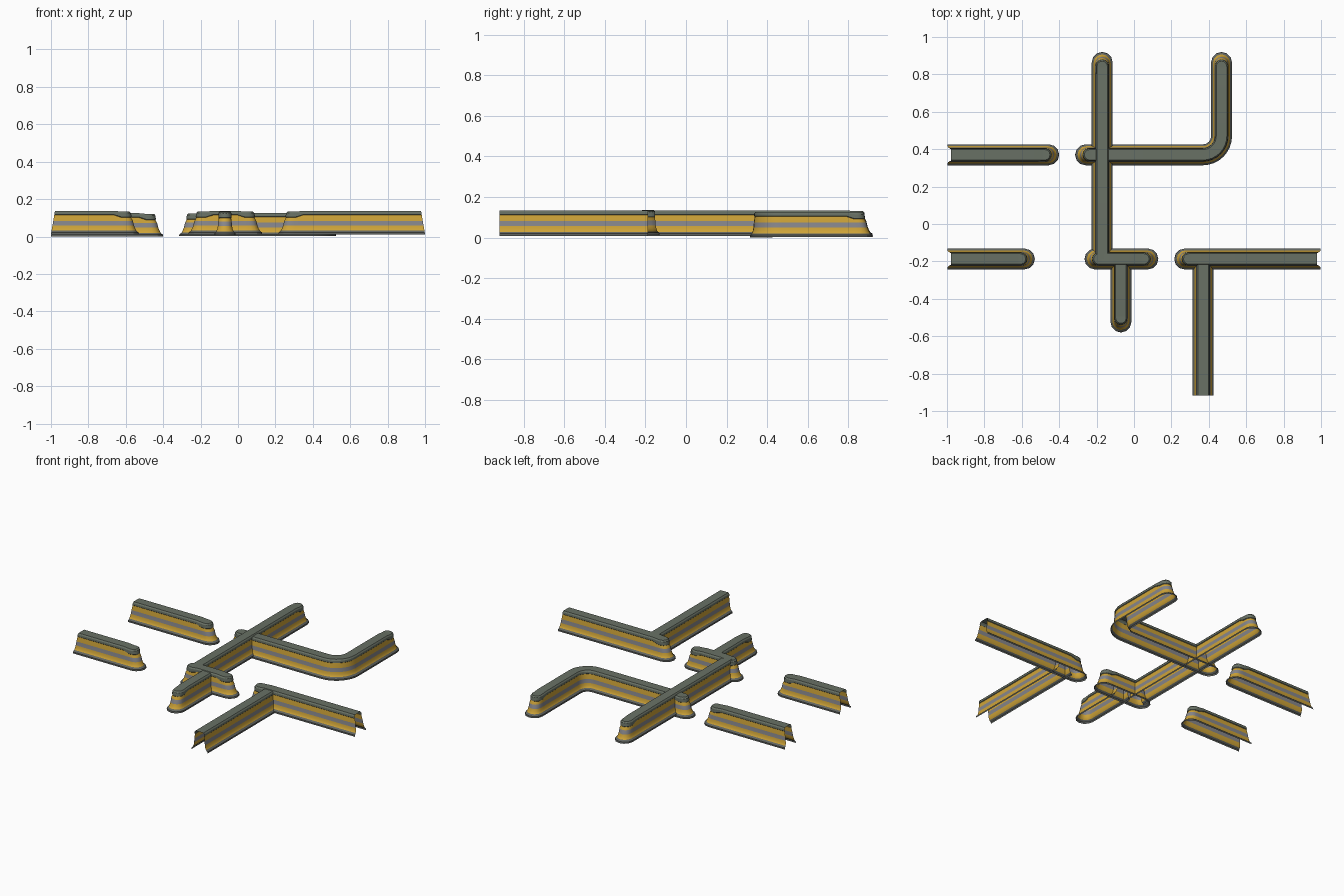
import bpy, bmesh
from math import pi, sin, cos, radians
from mathutils import Vector

if "Cube" in bpy.data.objects:
    bpy.data.objects.remove(bpy.data.objects["Cube"])


def material(name, rgb):
    m = bpy.data.materials.new(name)
    m.diffuse_color = (*rgb, 1)
    m.use_nodes = True
    m.node_tree.nodes["Principled BSDF"].inputs["Base Color"].default_value = m.diffuse_color
    return m


MATS = [material("base_grey", (0.12, 0.13, 0.12)), material("ochre", (0.62, 0.37, 0.04)),
        material("stripe_grey", (0.24, 0.24, 0.26)), material("cap_grey", (0.14, 0.165, 0.13))]

# half cross-section of the wall: offset, height, drop near a rounded end
PROFILE = [(.056, 0, 0), (.056, .010, 0), (.051, .014, 0), (.046, .019, 0), (.041, .032, 0),
           (.038, .047, 0), (.036, .072, 0), (.032, .102, .013), (.035, .105, .013),
           (.034, .117, .004), (.028, .125, .004), (0, .125, .004)]
BANDS = [0, 0, 0, 1, 1, 2, 1, 3, 3, 3, 3]
LEAN = 0.17        # ends slope inward with height
CAP_STEPS = 6


def wall(name, path, start, end, lift):
    """Hollow wall along a path; each end is 'round', 'slant' or 'square'."""
    pts = [Vector((x, y, 0)) for x, y in path]
    kinds = {0: start}
    # pull rounded ends in by the cap radius and add stations for the end step
    first, last = (pts[1] - pts[0]).normalized(), (pts[-1] - pts[-2]).normalized()
    st = [(p, 0.0) for p in pts]
    if end == 'round':
        tip = pts[-1] - last * .056
        st[-1:] = [(tip - last * .075, 0.0), (tip - last * .035, 1.0), (tip, 1.0)]
    if start == 'round':
        tip = pts[0] + first * .056
        st[:1] = [(tip, 1.0), (tip + first * .035, 1.0), (tip + first * .075, 0.0)]
    n = len(st)
    stations = []
    for i, (p, d) in enumerate(st):
        a = (p - st[i - 1][0]).normalized() if i else first
        b = (st[i + 1][0] - p).normalized() if i < n - 1 else last
        t = (a + b).normalized()
        lean = Vector()
        if i == 0 and start != 'square':
            lean = t * LEAN
        if i == n - 1 and end != 'square':
            lean = -t * LEAN
        stations.append((p, d, t, Vector((t.y, -t.x, 0)), lean))

    # outline: right side, end cap, left side, start cap
    outline = [(p, nr, d, ln) for p, d, t, nr, ln in stations]

    def cap(s, sign):
        p, d, t, nr, ln = s
        for k in range(1, CAP_STEPS):
            a = pi * k / CAP_STEPS
            outline.append((p, (nr * cos(a) + t * sin(a)) * sign, d, ln))
    gaps = set()
    if end == 'round':
        cap(stations[-1], 1)
    else:
        gaps.add(len(outline) - 1)
    outline += [(p, -nr, d, ln) for p, d, t, nr, ln in reversed(stations)]
    if start == 'round':
        cap(stations[0], -1)
    else:
        gaps.add(len(outline) - 1)

    bm = bmesh.new()
    cols = []
    for p, nr, d, ln in outline:
        cols.append([bm.verts.new(p + nr * r + ln * z + Vector((0, 0, lift + z - d * drop)))
                     for r, z, drop in PROFILE])
    for i, c in enumerate(cols):
        if i in gaps:
            continue
        e = cols[(i + 1) % len(cols)]
        for j, band in enumerate(BANDS):
            f = bm.faces.new((c[j], e[j], e[j + 1], c[j + 1]))
            f.material_index = band
    bmesh.ops.remove_doubles(bm, verts=bm.verts, dist=1e-5)
    bmesh.ops.recalc_face_normals(bm, faces=bm.faces)
    bm.normal_update()
    if sum(f.normal.z * f.calc_area() for f in bm.faces) < 0:
        bmesh.ops.reverse_faces(bm, faces=bm.faces)
    me = bpy.data.meshes.new(name)
    bm.to_mesh(me)
    bm.free()
    for m in MATS:
        me.materials.append(m)
    ob = bpy.data.objects.new(name, me)
    bpy.context.collection.objects.link(ob)
    bpy.ops.object.select_all(action='DESELECT')
    ob.select_set(True)
    bpy.context.view_layer.objects.active = ob
    bpy.ops.object.shade_smooth_by_angle(angle=radians(30))


BACK, FRONT = 0.37, -0.187
# free-standing stubs on the left
wall("back_left_wall", [(-1, BACK), (-.40, BACK)], 'slant', 'round', 0)
wall("front_left_wall", [(-1, FRONT), (-.53, FRONT)], 'slant', 'round', .012)
# central cross and offset junction
wall("long_cross_wall", [(-.17, FRONT), (-.17, .92)], 'square', 'round', .009)
wall("junction_wall", [(-.265, FRONT), (.13, FRONT)], 'round', 'round', .012)
wall("junction_stub", [(-.07, FRONT), (-.07, -.58)], 'square', 'round', .009)
# wall with a rounded corner
bend = [(.368 + .1 * sin(a), BACK + .1 - .1 * cos(a)) for a in [pi / 2 * k / 8 for k in range(9)]]
wall("corner_wall", [(-.315, BACK)] + bend + [(.468, .92)], 'round', 'round', .002)
# right-hand tee
wall("front_right_wall", [(.215, FRONT), (1, FRONT)], 'round', 'slant', .012)
wall("front_right_leg", [(.37, FRONT), (.37, -.918)], 'square', 'square', .009)
